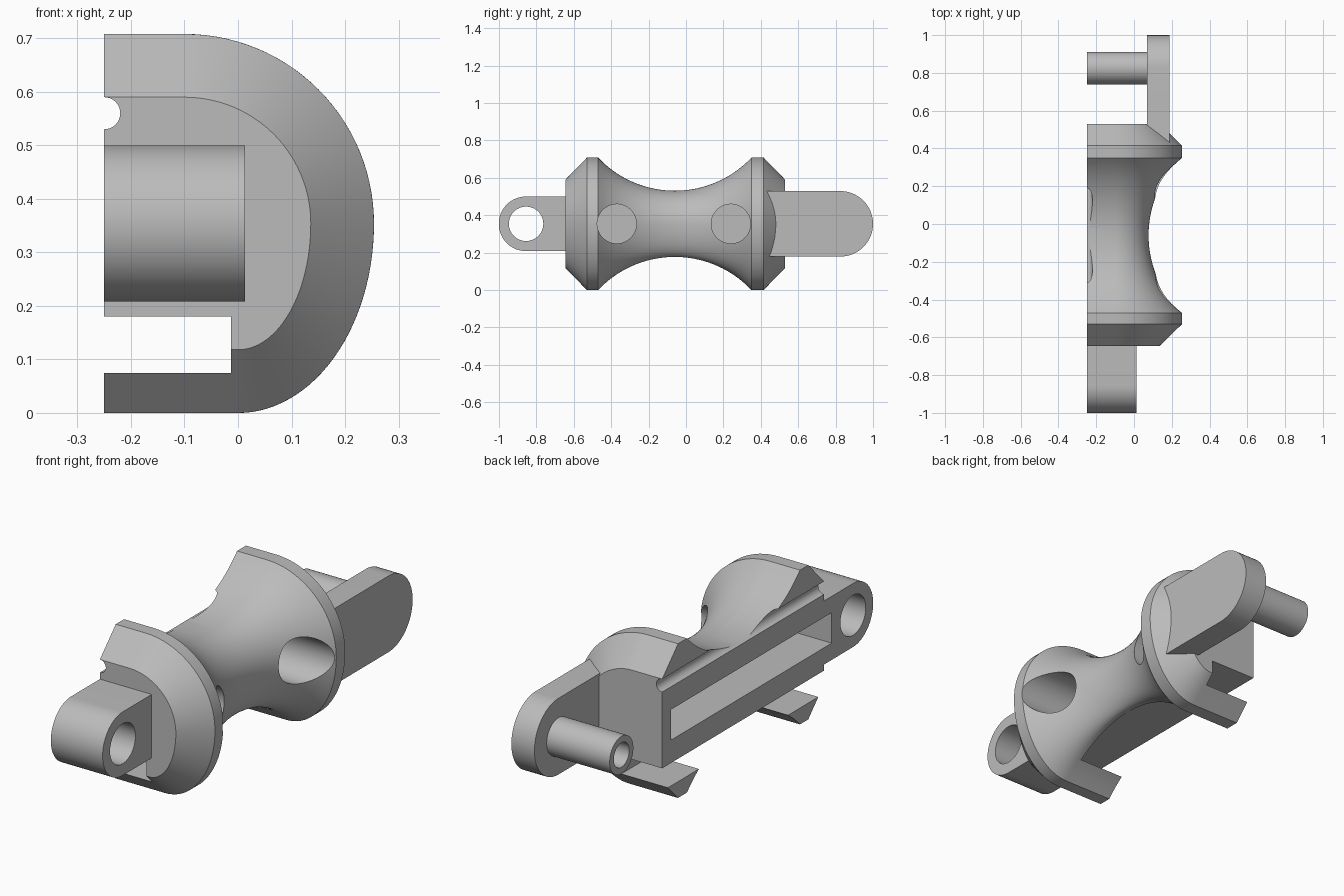
import bpy, bmesh, math
from mathutils import Matrix

if "Cube" in bpy.data.objects:
    bpy.data.objects.remove(bpy.data.objects["Cube"])

ZC = 0.354      # height of the long axis
LEFT = -0.25    # flat mounting side

grey = bpy.data.materials.new("plain_grey")
grey.diffuse_color = (0.5, 0.5, 0.5, 1)
grey.use_nodes = True
grey.node_tree.nodes["Principled BSDF"].inputs["Base Color"].default_value = grey.diffuse_color


def finish(bm, name):
    bmesh.ops.recalc_face_normals(bm, faces=bm.faces)
    me = bpy.data.meshes.new(name)
    bm.to_mesh(me)
    bm.free()
    ob = bpy.data.objects.new(name, me)
    bpy.context.collection.objects.link(ob)
    me.materials.append(grey)
    return ob


def box(name, x0, x1, y0, y1, z0, z1):
    bm = bmesh.new()
    m = Matrix.Translation(((x0 + x1) / 2, (y0 + y1) / 2, (z0 + z1) / 2))
    m = m @ Matrix.Diagonal((x1 - x0, y1 - y0, z1 - z0, 1))
    bmesh.ops.create_cube(bm, size=1, matrix=m)
    return finish(bm, name)


def rod(name, r, centre, length, axis, sides=64):
    bm = bmesh.new()
    rot = Matrix.Rotation(math.pi / 2, 4, 'Y' if axis == 'X' else 'X')
    bmesh.ops.create_cone(bm, cap_ends=True, segments=sides, radius1=r, radius2=r,
                          depth=length, matrix=Matrix.Translation(centre) @ rot)
    return finish(bm, name)


def tab(name, x0, x1, y_root, y_mid, r):
    """Flat tab in the y-z plane with a half-round end."""
    s = 1 if y_mid > y_root else -1
    pts = [(y_root, ZC - r)]
    for i in range(33):
        a = -math.pi / 2 + math.pi * i / 32
        pts.append((y_mid + s * r * math.cos(a), ZC + r * math.sin(a)))
    pts.append((y_root, ZC + r))
    bm = bmesh.new()
    f = bm.faces.new([bm.verts.new((x0, y, z)) for y, z in pts])
    ext = bmesh.ops.extrude_face_region(bm, geom=[f])
    bmesh.ops.translate(bm, vec=(x1 - x0, 0, 0),
                        verts=[v for v in ext["geom"] if isinstance(v, bmesh.types.BMVert)])
    return finish(bm, name)


def cut(ob, *cutters):
    bpy.context.view_layer.objects.active = ob
    for c in cutters:
        mod = ob.modifiers.new("cut", 'BOOLEAN')
        mod.operation, mod.solver, mod.object = 'DIFFERENCE', 'EXACT', c
        bpy.ops.object.modifier_apply(modifier=mod.name)


def section(r):
    """D-shaped section: round upper corner, tighter lower corner."""
    n = 28
    pts = [(LEFT, ZC + r)]
    for i in range(n + 1):
        a = math.pi / 2 * (1 - i / n)
        pts.append((-0.1 + r * math.cos(a), ZC + r * math.sin(a)))
    for i in range(1, n + 1):
        a = math.pi / 2 * i / n
        pts.append(((r - 0.1) * math.cos(a), ZC - r * math.sin(a)))
    pts.append((LEFT, ZC - r))
    return pts


# Spool body: chamfered flanges with a concave waist
R, HALF, MID = 0.563, 0.41, -0.06
stations = [(-0.645, 0.236), (-0.53, 0.354)]
for i in range(33):
    t = -HALF + 2 * HALF * i / 32
    stations.append((MID + t, 0.177 + R - math.sqrt(R * R - t * t)))
stations += [(0.415, 0.354), (0.53, 0.236)]
bm = bmesh.new()
rings = [[bm.verts.new((x, y, z)) for x, z in section(r)] for y, r in stations]
for a, b in zip(rings, rings[1:]):
    for i in range(len(a)):
        j = (i + 1) % len(a)
        bm.faces.new((a[i], a[j], b[j], b[i]))
bm.faces.new(rings[0])
bm.faces.new(rings[-1])
body = finish(bm, "spool_body")

# Front lug, rear plate and peg
lug = tab("front_lug", LEFT, 0.013, -0.645, -0.855, 0.146)
plate = tab("rear_plate", 0.07, 0.187, 0.405, 0.825, 0.175)
peg = rod("rear_peg", 0.086, (-0.085, 0.825, ZC), 0.33, 'X')

# Cutters: bottom slot, edge groove, side pocket, blind holes, pin holes
slot = box("slot_cutter", -0.5, -0.013, -1.2, 1.2, 0.075, 0.18)
groove = rod("groove_cutter", 0.03, (LEFT, 0, 0.56), 2.4, 'Y', 32)
pocket = box("pocket_cutter", -0.5, -0.06, -0.70, 0.467, 0.285, 0.425)
holes = [rod("blind_hole_cutter", 0.105, (0.22, y, ZC), 0.5, 'X') for y in (-0.37, 0.24)]
lug_hole = rod("lug_hole_cutter", 0.092, (-0.1, -0.855, ZC), 1, 'X')
peg_hole = rod("peg_hole_cutter", 0.056, (-0.25, 0.825, ZC), 0.5, 'X')

cut(body, slot, groove, pocket, *holes)
cut(lug, pocket, lug_hole)
cut(peg, peg_hole)
for c in (slot, groove, pocket, lug_hole, peg_hole, *holes):
    bpy.data.objects.remove(c)

for ob in (body, lug, plate, peg):
    bpy.ops.object.select_all(action='DESELECT')
    ob.select_set(True)
    bpy.context.view_layer.objects.active = ob
    bpy.ops.object.shade_smooth_by_angle(angle=math.radians(25))
